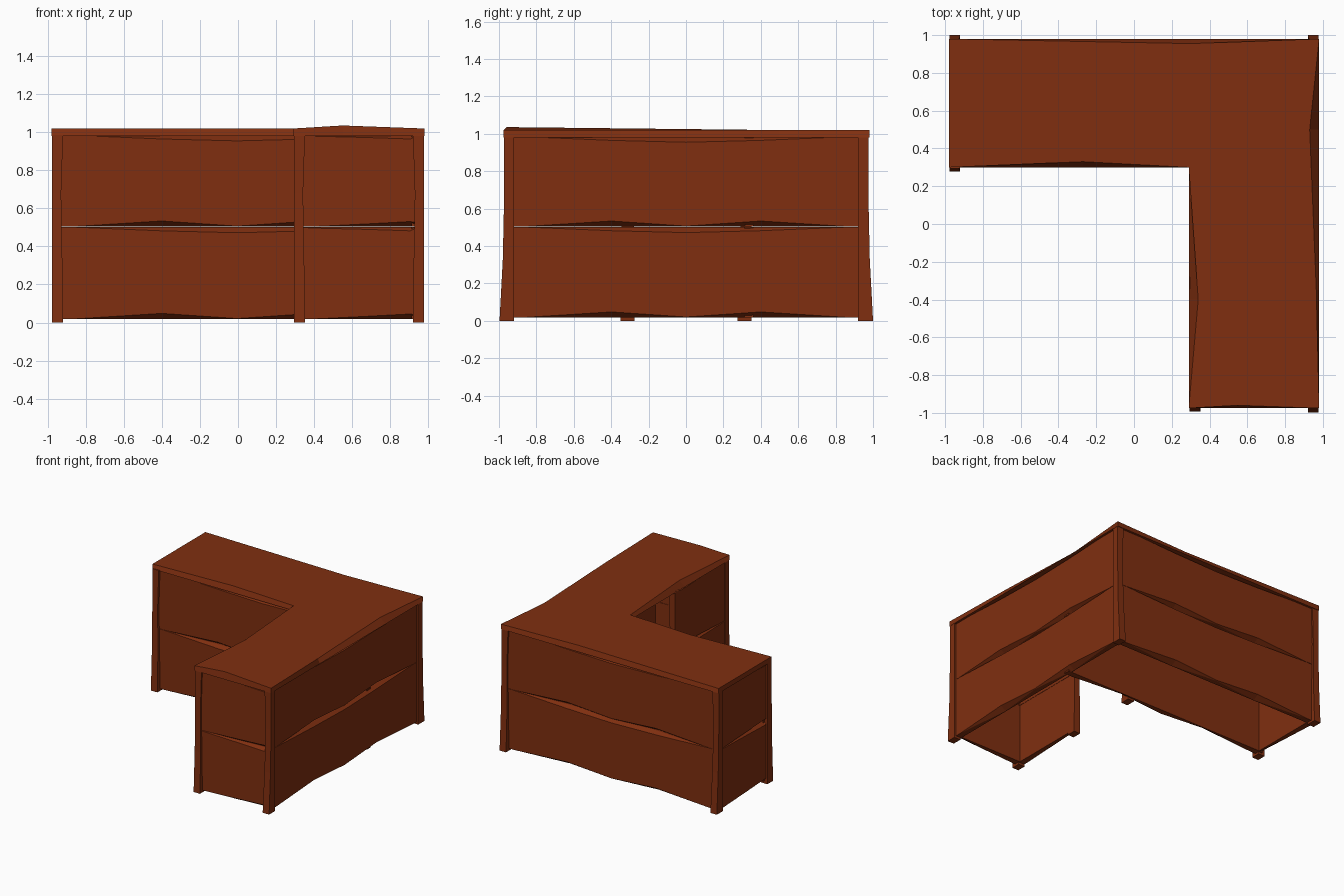
import bpy, bmesh
from mathutils import Vector

if "Cube" in bpy.data.objects:
    bpy.data.objects.remove(bpy.data.objects["Cube"])

wood = bpy.data.materials.new("red_brown_wood")
wood.diffuse_color = (0.215, 0.028, 0.005, 1)
wood.use_nodes = True
wood.node_tree.nodes["Principled BSDF"].inputs["Base Color"].default_value = wood.diffuse_color


def make(name, rings, closed=False):
    """Skin a list of equal-length vertex rings and cap the ends."""
    bm = bmesh.new()
    vs = [[bm.verts.new(p) for p in r] for r in rings]
    n = len(rings[0])
    for a, b in zip(vs, vs[1:]):
        for i in range(n):
            j = (i + 1) % n
            bm.faces.new((a[i], a[j], b[j], b[i]))
    bm.faces.new(vs[0])
    bm.faces.new(vs[-1])
    bmesh.ops.recalc_face_normals(bm, faces=bm.faces[:])
    me = bpy.data.meshes.new(name)
    bm.to_mesh(me)
    bm.free()
    me.materials.append(wood)
    ob = bpy.data.objects.new(name, me)
    bpy.context.collection.objects.link(ob)
    return ob


# Worn L-shaped worktop: (x, y) outline plus inward wear and lift on the top edge
outline = [
    ((-0.98, 0.98), (0, 0), 0), ((-0.98, 0.30), (0, 0), 0),
    ((-0.27, 0.30), (0, 0.03), 0), ((0.29, 0.30), (0, 0), 0),
    ((0.29, -0.40), (0.05, 0), 0), ((0.29, -0.975), (0, 0), 0),
    ((0.55, -0.975), (0, 0.015), 0.016), ((0.98, -0.975), (0, 0), 0),
    ((0.98, -0.35), (-0.015, 0), 0), ((0.98, 0.50), (-0.05, 0), 0),
    ((0.98, 0.98), (0, 0), 0), ((0.30, 0.98), (0, -0.025), 0),
]
low = [(x, y, 0.98) for (x, y), w, h in outline]
high = [(x + w[0], y + w[1], 1.02 + h) for (x, y), w, h in outline]
make("worktop", [low, high])


# Posts: slightly waisted, with feet flared along y
def post(name, x0, x1, y0, y1, f0, f1):
    rings = []
    for z, flare, waist in ((0, 1, 0), (0.33, 0.3, 0.004), (0.68, 0, 0.01), (0.985, 0, 0)):
        a, b = y0 - f0 * flare, y1 + f1 * flare
        # waist only the sides facing the panels
        l = x0 + (waist if x0 > 0.5 else 0)
        r = x1 - (waist if x1 < 0.5 else 0)
        rings.append([(l, a, z), (r, a, z), (r, b, z), (l, b, z)])
    make(name, rings)


post("back_left_post", -0.978, -0.92, 0.92, 0.975, 0, 0.025)
post("back_right_post", 0.92, 0.978, 0.92, 0.975, 0, 0.025)
post("front_right_post", 0.92, 0.978, -0.972, -0.92, 0.025, 0)
post("front_inner_post", 0.295, 0.352, -0.972, -0.92, 0.02, 0)
post("left_inner_post", -0.978, -0.92, 0.295, 0.35, 0.018, 0)
post("inner_corner_post", 0.295, 0.352, 0.295, 0.35, 0.02, 0)
post("opening_post", 0.295, 0.352, -0.345, -0.28, 0.005, 0.005)

# Planks: boxes whose outer long edges are worn back by varying amounts
LONG = ((0, 0, 0), (0.04, 0, 0), (0.29, 0.03, 0.02), (0.5, 0.003, 0.03),
        (0.71, 0.03, 0.02), (0.96, 0, 0), (1, 0, 0))
SHORT = ((0, 0, 0), (0.1, 0, 0.005), (0.55, 0.014, 0.012), (0.93, 0.027, 0.02), (1, 0.02, 0.0))


def plank(name, p, q, out, z0, z1, wear):
    p, q, out = Vector(p), Vector(q), Vector(out)
    rings = []
    for t, cb, ct in wear:
        o = p.lerp(q, t)
        i = o - out * 0.05
        ring = [(o, z0 + cb), (o, z1 - ct), (o - out * min(0.045, ct * 1.5), z1),
                (i, z1), (i, z0), (o - out * min(0.045, cb * 1.5), z0)]
        rings.append([(v.x, v.y, z) for v, z in ring])
    make(name, rings)


walls = [
    ("back", (-0.95, 0.962), (0.95, 0.962), (0, 1), LONG),
    ("right", (0.962, -0.95), (0.962, 0.95), (1, 0), LONG),
    ("inner_back", (-0.95, 0.312), (0.94, 0.312), (0, -1), LONG),
    ("front", (0.32, -0.96), (0.95, -0.96), (0, -1), SHORT),
    ("left", (-0.965, 0.95), (-0.965, 0.32), (-1, 0), SHORT),
    ("inner_right", (0.298, -0.94), (0.298, -0.29), (-1, 0), SHORT),
]
for name, p, q, out, wear in walls:
    plank(name + "_lower_plank", p, q, out, 0.018, 0.502, wear)
    plank(name + "_upper_plank", p, q, out, 0.504, 0.985, wear)
